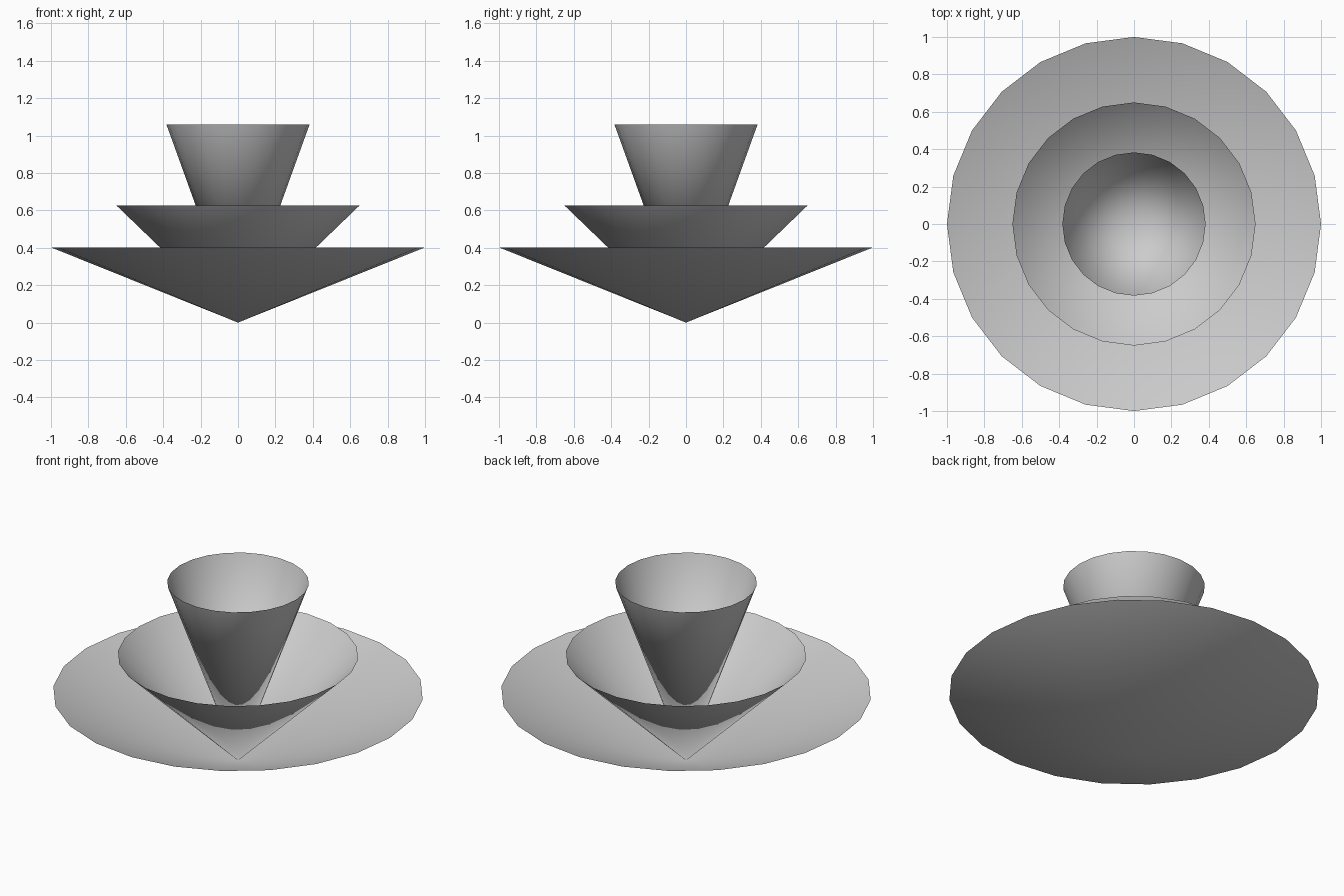
import bpy
import bmesh
from math import cos, sin, tau

cube = bpy.data.objects.get("Cube")
if cube:
    bpy.data.objects.remove(cube, do_unlink=True)

GREY = (0.6, 0.6, 0.6, 1.0)
SIDES = 24

grey = bpy.data.materials.new("plain grey")
grey.use_nodes = True
grey.diffuse_color = GREY
grey.node_tree.nodes["Principled BSDF"].inputs["Base Color"].default_value = GREY


def open_cone(name, radius, height):
    """Thin smooth cone, open at the rim, with its tip on the ground."""
    bm = bmesh.new()
    tip = bm.verts.new((0, 0, 0))
    rim = [bm.verts.new((radius * cos(tau * i / SIDES),
                         radius * sin(tau * i / SIDES), height))
           for i in range(SIDES)]
    for i in range(SIDES):
        face = bm.faces.new((tip, rim[(i + 1) % SIDES], rim[i]))
        face.smooth = True
    mesh = bpy.data.meshes.new(name)
    bm.to_mesh(mesh)
    bm.free()
    mesh.materials.append(grey)
    obj = bpy.data.objects.new(name, mesh)
    bpy.context.collection.objects.link(obj)
    return obj


# Three nested cones sharing one tip, from wide and low to narrow and tall
open_cone("wide_outer_cone", 1.0, 0.402)
open_cone("middle_cone", 0.65, 0.626)
open_cone("tall_inner_cone", 0.383, 1.06)
